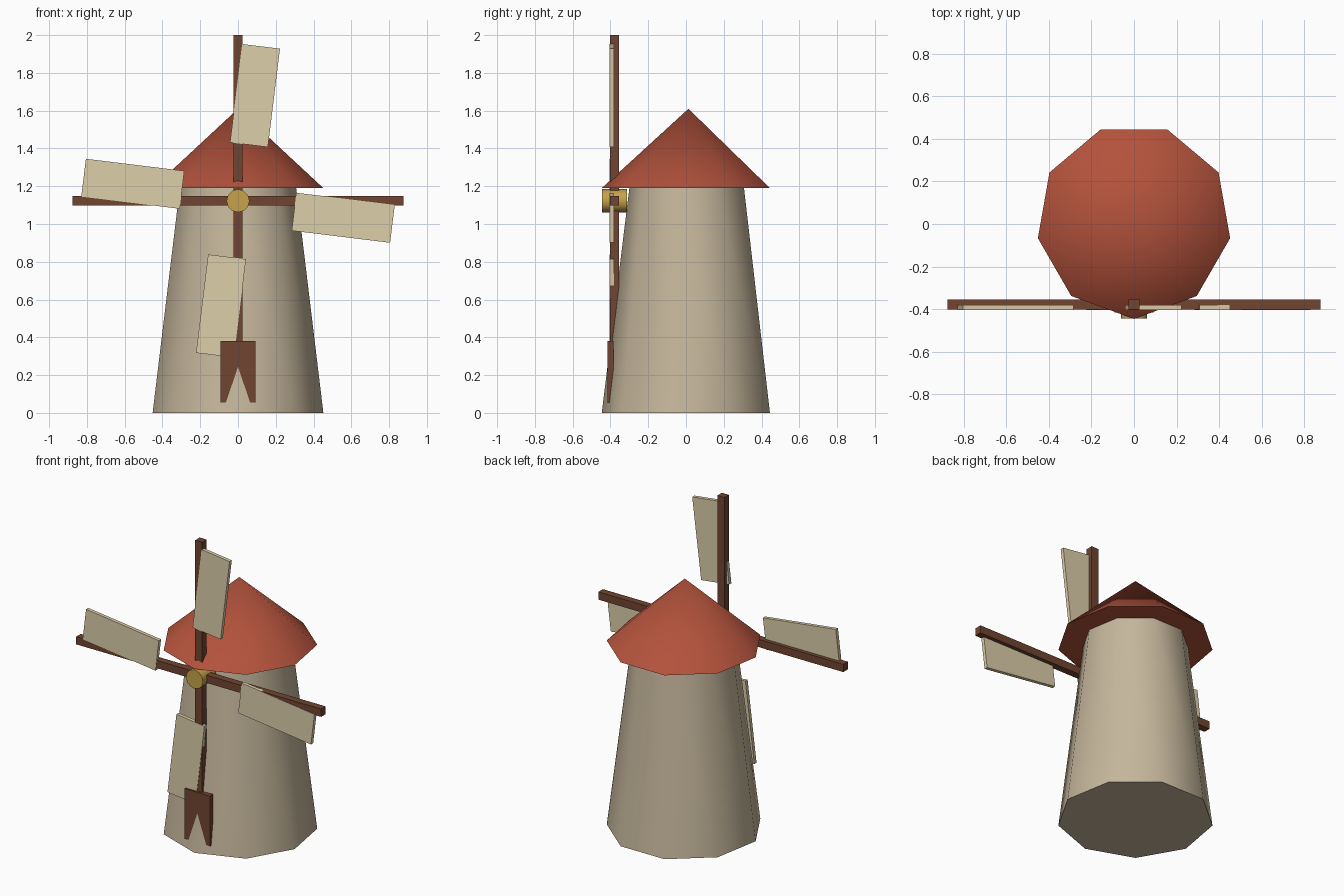
import bpy
from math import radians, pi, sin, cos

if "Cube" in bpy.data.objects:
    bpy.data.objects.remove(bpy.data.objects["Cube"])

HUB_Z = 1.123
AXIS_Y = 0.013


def material(name, rgb):
    m = bpy.data.materials.new(name)
    m.diffuse_color = (*rgb, 1)
    m.use_nodes = True
    m.node_tree.nodes["Principled BSDF"].inputs["Base Color"].default_value = m.diffuse_color
    return m


plaster = material("plaster", (0.56, 0.47, 0.33))
tile = material("red_tile", (0.45, 0.085, 0.045))
wood = material("dark_wood", (0.16, 0.06, 0.03))
canvas = material("canvas", (0.72, 0.62, 0.40))
brass = material("brass", (0.58, 0.36, 0.07))


def finish(name, mat, smooth=False):
    ob = bpy.context.object
    ob.name = name
    ob.data.materials.append(mat)
    if smooth:
        bpy.ops.object.shade_smooth_by_angle(angle=radians(50))
    return ob


def frustum(name, mat, sides, r1, r2, depth, loc, rot):
    bpy.ops.mesh.primitive_cone_add(vertices=sides, radius1=r1, radius2=r2,
                                    depth=depth, location=loc, rotation=rot)
    return finish(name, mat, True)


def box(name, mat, size, loc, spin=0):
    bpy.ops.mesh.primitive_cube_add(size=1, location=loc, rotation=(0, spin, 0))
    bpy.context.object.scale = size
    bpy.ops.object.transform_apply(location=False, rotation=False, scale=True)
    return finish(name, mat)


# Nine-sided tower and cap, one corner facing the front
frustum("tower", plaster, 9, 0.459, 0.313, 1.19, (0, AXIS_Y, 0.595), (0, 0, pi))
frustum("roof", tile, 9, 0.459, 0, 0.42, (0, AXIS_Y, 1.40), (0, 0, pi))

# Hub lying along y
frustum("hub", brass, 12, 0.061, 0.061, 0.133, (0, -0.379, HUB_Z), (pi / 2, 0, 0))

# Crossed spars
box("spar_horizontal", wood, (1.754, 0.046, 0.05), (0, -0.379, HUB_Z))
box("spar_vertical", wood, (0.05, 0.046, 1.754), (0, -0.379, HUB_Z))

# Four sails, each offset from its spar and tilted a little
for i in range(4):
    a = i * pi / 2
    x = 0.09 * cos(a) + 0.557 * sin(a)
    z = -0.09 * sin(a) + 0.557 * cos(a)
    box(f"sail_{i + 1}", canvas, (0.202, 0.023, 0.525),
        (x, -0.3925, HUB_Z + z), a + radians(7))

# Door slab, with the tower's front corner breaking through it
box("door", wood, (0.184, 0.031, 0.325), (0, -0.4005, 0.2175))
